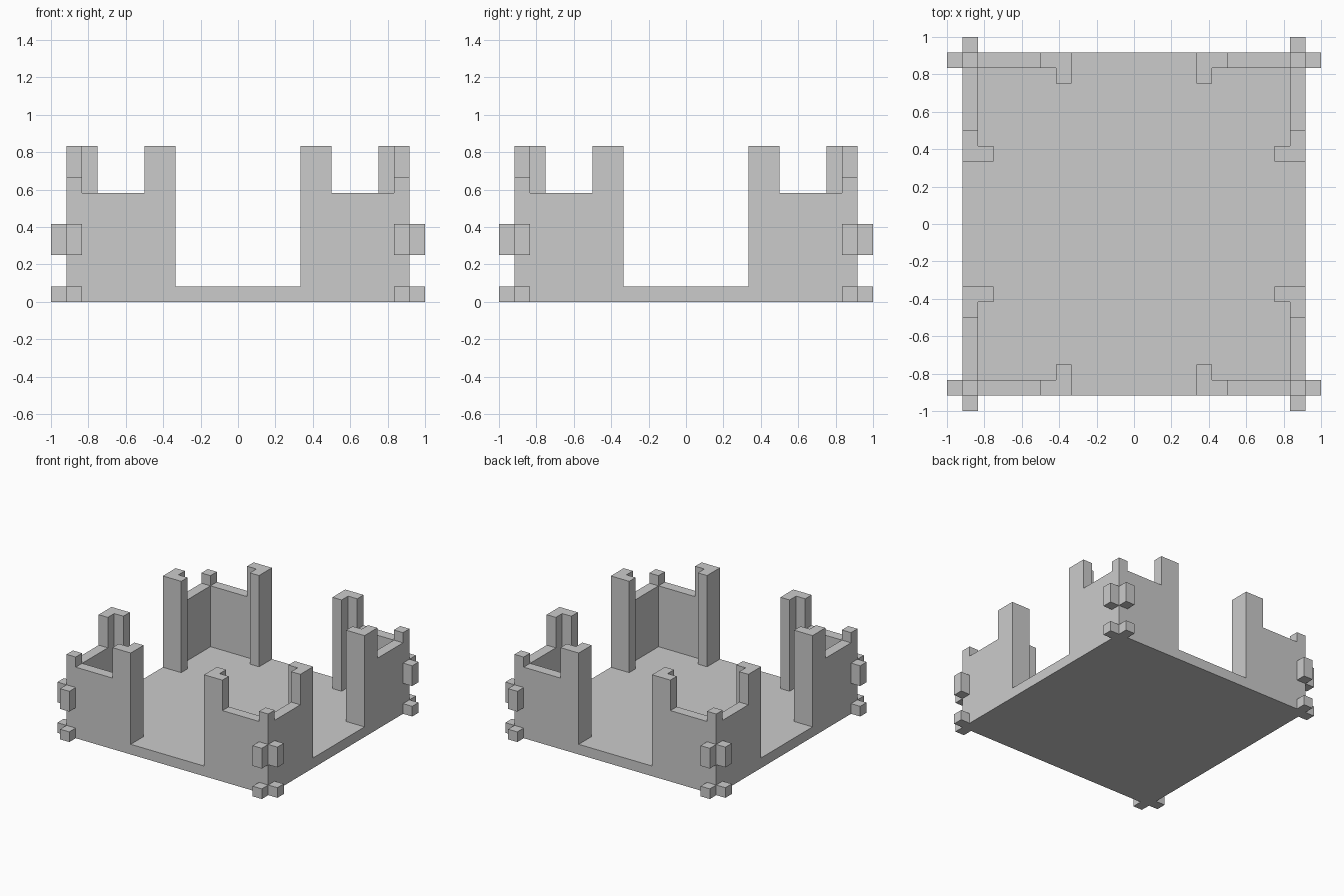
import bpy
import bmesh

if "Cube" in bpy.data.objects:
    bpy.data.objects.remove(bpy.data.objects["Cube"])

U = 1 / 12  # modelling unit: the whole piece is 24 units wide


def finish(bm, name):
    bmesh.ops.recalc_face_normals(bm, faces=bm.faces)
    mesh = bpy.data.meshes.new(name)
    bm.to_mesh(mesh)
    bm.free()
    obj = bpy.data.objects.new(name, mesh)
    bpy.context.collection.objects.link(obj)
    return obj


def height(x, y):
    """Height of the plan at a point, identical in all four corners."""
    a, b = sorted((abs(x), abs(y)))
    if a > 10:
        return 8                      # corner post
    if (4 < a < 6 and b > 10) or (4 < a < 5 and b > 9):
        return 10                     # L-shaped pillar beside each opening
    if a > 4 and b > 10:
        return 7                      # low wall
    return 1                          # floor


# Floor plan, split along the wall lines
half = [4, 5, 6, 9, 10, 11]
lines = [-v for v in reversed(half)] + half
bm = bmesh.new()
grid = [[bm.verts.new((x * U, y * U, 0)) for y in lines] for x in lines]
n = len(lines) - 1
for i in range(n):
    for j in range(n):
        bm.faces.new((grid[i][j], grid[i + 1][j],
                      grid[i + 1][j + 1], grid[i][j + 1]))

# Raise the floor, then walls, posts and pillars in steps
level = 0
for top in (1, 7, 8, 10):
    region = []
    for f in bm.faces:
        c = f.calc_center_median() / U
        flat = all(abs(v.co.z / U - level) < 0.01 for v in f.verts)
        if flat and height(c.x, c.y) >= top:
            region.append(f)
    out = bmesh.ops.extrude_face_region(bm, geom=region)["geom"]
    moved = [g for g in out if isinstance(g, bmesh.types.BMVert)]
    bmesh.ops.translate(bm, verts=moved, vec=(0, 0, (top - level) * U))
    level = top
bmesh.ops.recalc_face_normals(bm, faces=bm.faces)
bmesh.ops.dissolve_limit(bm, angle_limit=0.01, verts=bm.verts, edges=bm.edges)
finish(bm, "floor_and_corner_walls")


# Pairs of pegs sticking out of each corner, mirrored to all four
def corner_pegs(name, z0, z1):
    bm = bmesh.new()
    for cx, cy in ((11.5, 10.5), (10.5, 11.5)):
        verts = bmesh.ops.create_cube(bm, size=1)["verts"]
        bmesh.ops.scale(bm, verts=verts, vec=(U, U, (z1 - z0) * U))
        bmesh.ops.translate(bm, verts=verts,
                            vec=(cx * U, cy * U, (z0 + z1) / 2 * U))
    mirror = finish(bm, name).modifiers.new("four_corners", "MIRROR")
    mirror.use_axis = (True, True, False)
    mirror.use_mirror_merge = False


corner_pegs("lower_corner_pegs", 0, 1)
corner_pegs("upper_corner_pegs", 3, 5)
